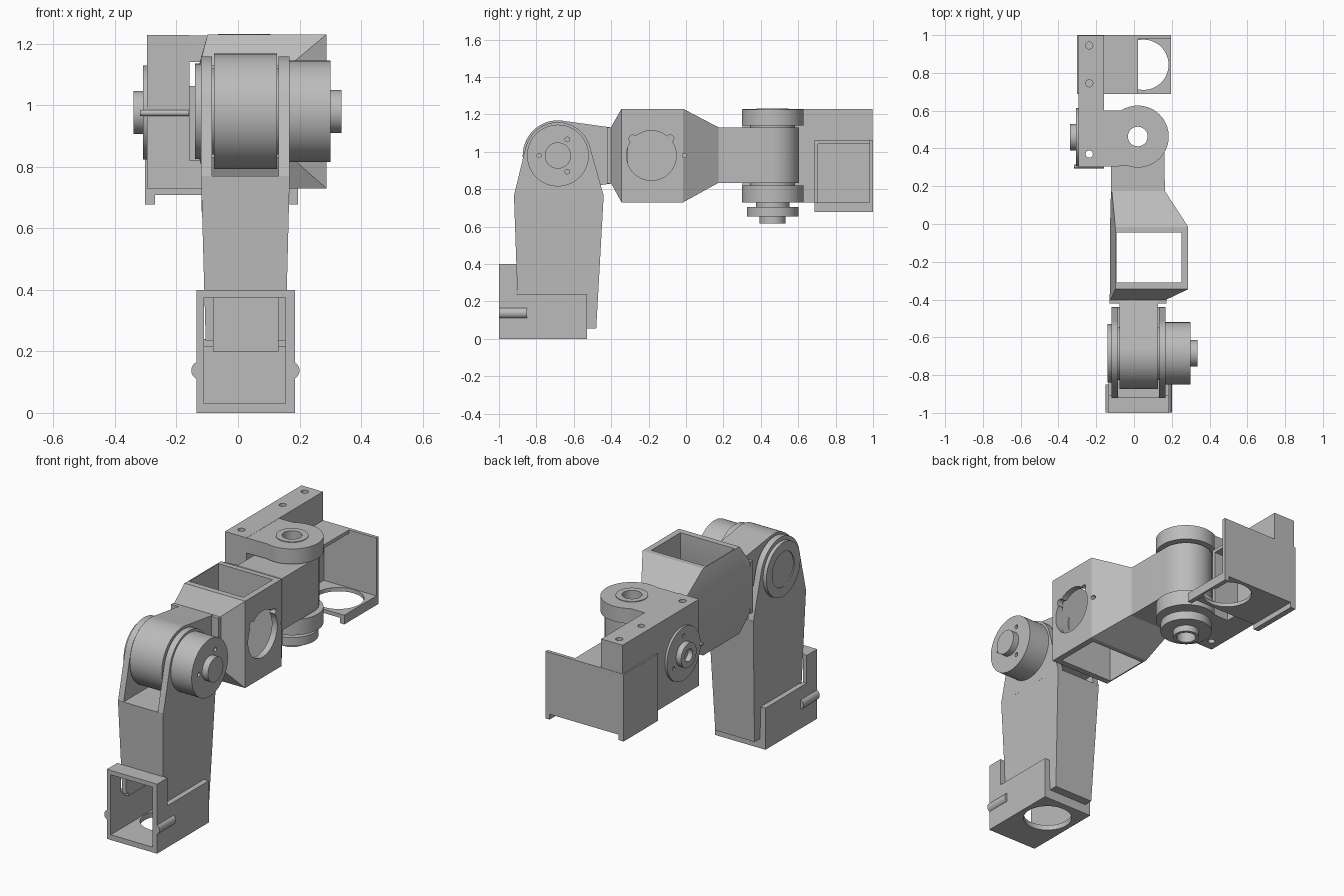
import bpy, bmesh, math
from mathutils import Vector

if "Cube" in bpy.data.objects:
    bpy.data.objects.remove(bpy.data.objects["Cube"])

grey = bpy.data.materials.new("light grey")
grey.use_nodes = True
COLOR = (0.5, 0.5, 0.5, 1)
grey.diffuse_color = COLOR
grey.node_tree.nodes["Principled BSDF"].inputs["Base Color"].default_value = COLOR


def loft(name, rings):
    """Closed solid through matching rings of points."""
    bm = bmesh.new()
    loops = [[bm.verts.new(p) for p in ring] for ring in rings]
    n = len(loops[0])
    for low, high in zip(loops, loops[1:]):
        for i in range(n):
            j = (i + 1) % n
            bm.faces.new((low[i], low[j], high[j], high[i]))
    bm.faces.new(loops[0])
    bm.faces.new(loops[-1])
    bmesh.ops.recalc_face_normals(bm, faces=bm.faces)
    mesh = bpy.data.meshes.new(name)
    bm.to_mesh(mesh)
    bm.free()
    obj = bpy.data.objects.new(name, mesh)
    bpy.context.collection.objects.link(obj)
    mesh.materials.append(grey)
    return obj


def prism(name, axis, pts, a, b):
    """Extrude a 2D profile along an axis from a to b."""
    def place(p, t):
        return {"x": (t, p[0], p[1]), "y": (p[0], t, p[1]), "z": (p[0], p[1], t)}[axis]
    return loft(name, [[place(p, t) for p in pts] for t in (a, b)])


def arc(c, r, start=0, end=360, n=64):
    steps = n if end - start == 360 else n + 1
    angles = [math.radians(start + (end - start) * i / n) for i in range(steps)]
    return [(c[0] + r * math.cos(t), c[1] + r * math.sin(t)) for t in angles]


def cyl(name, axis, c, r, a, b, n=64):
    return prism(name, axis, arc(c, r, n=n), a, b)


def box(name, x, y, z):
    return prism(name, "z", [(x[0], y[0]), (x[1], y[0]), (x[1], y[1]), (x[0], y[1])], *z)


def combine(obj, others, op="DIFFERENCE"):
    """Apply booleans and discard the helper solids."""
    for other in others:
        mod = obj.modifiers.new("bool", "BOOLEAN")
        mod.operation, mod.solver, mod.object = op, "EXACT", other
        bpy.context.view_layer.objects.active = obj
        bpy.ops.object.modifier_apply(modifier=mod.name)
        bpy.data.objects.remove(other)
    return obj


HIP = (-0.685, 0.98)      # y, z of the horizontal joint
ELBOW = (0.02, 0.463)     # x, y of the vertical joint
WRIST = (0.46, 0.977)     # y, z of the side output disc

# Foot: hollow L-shaped box, open at the front, round hole below
foot = prism("foot_box", "x", [(-1, 0), (-0.53, 0), (-0.53, 0.24), (-0.905, 0.24),
                               (-0.905, 0.4), (-1, 0.4)], -0.135, 0.185)
combine(foot, [
    box("cut", (-0.11, 0.155), (-1.1, -0.555), (0.03, 0.215)),
    box("cut", (-0.11, 0.155), (-1.1, -0.88), (0.1, 0.375)),
    box("cut", (-0.08, 0.13), (-0.95, -0.55), (0.2, 0.375)),
    cyl("cut", "z", (0.025, -0.7), 0.13, -0.1, 0.1)])
for side, x in (("right", -0.122), ("left", 0.17)):
    boss = cyl(side + "_foot_boss", "y", (x, 0.138), 0.03, -0.999, -0.85, 24)
    combine(boss, [cyl("cut", "y", (x, 0.138), 0.012, -1.1, -0.93, 16),
                   box("cut", (-0.11, 0.155), (-1.1, -0.8), (0.05, 0.25))])

# Leg: tapered column, hollow where it meets the foot
leg = loft("leg", [[(x0, y0, z), (x1, y0, z), (x1, y1, z), (x0, y1, z)]
                   for x0, x1, y0, y1, z in ((-0.1, 0.15, -0.895, -0.48, 0.055),
                                             (-0.12, 0.168, -0.92, -0.44, 0.77))])
combine(leg, [box("cut", (-0.2, 0.3), (-1, -0.54), (0, 0.235)),
              box("cut", (-0.08, 0.13), (-1, -0.55), (0.2, 0.375))])

# Hip yoke ears
ear_profile = [(-0.44, 0.765)] + arc(HIP, 0.178, 15, 165, 32) + [(-0.92, 0.765)]
for side, a, b in (("right", -0.12, -0.085), ("left", 0.132, 0.168)):
    prism(side + "_hip_ear", "x", ear_profile, a, b)

# Hip drum with its arm into the shoulder block
arm = prism("hip_drum", "x", arc(HIP, 0.188, 80, 280) + [(-0.4, 0.83), (-0.4, 1.13)],
            -0.078, 0.126)
cyl("hip_axle", "x", HIP, 0.14, -0.11, 0.16)
cap = cyl("right_hip_cap", "x", HIP, 0.155, -0.14, -0.118)
combine(cap, [cyl("cut", "x", HIP, 0.1, -0.2, -0.134)])
motor = cyl("hip_motor", "x", HIP, 0.165, 0.165, 0.3)
bolts = arc(HIP, 0.1, 60, 420, 3)
bolts = [(HIP[0] + 0.1 * math.cos(t), HIP[1] + 0.1 * math.sin(t))
         for t in (math.radians(a) for a in (60, 180, 300))]
combine(motor, [cyl("cut", "x", p, 0.012, 0.28, 0.4, 16) for p in bolts])
cyl("hip_motor_shaft", "x", HIP, 0.07, 0.29, 0.337)

# Shoulder block: faceted body narrowing into the elbow link
def ring(y, x0, x1, z0, z1, bevel, drop):
    pts = [(x0 + bevel, z1), (x0, z1 - drop), (x0, z0 + drop),
           (x0 + bevel, z0), (x1, z0), (x1, z1)]
    return [(x, y, z) for x, z in pts]


block = loft("shoulder_block", [
    ring(-0.402, -0.13, 0.168, 0.835, 1.13, 0.005, 0.03),
    ring(-0.345, -0.127, 0.287, 0.73, 1.23, 0.028, 0.1),
    ring(-0.015, -0.127, 0.287, 0.73, 1.23, 0.028, 0.1),
    ring(0.175, -0.122, 0.163, 0.835, 1.13, 0.005, 0.03)])
combine(block, [box("cut", (-0.092, 0.252), (-0.31, -0.045), (0.6, 1.4)),
                cyl("cut", "x", (-0.185, 0.98), 0.133, 0.2, 0.4)]
        + [cyl("cut", "x", p, 0.02, 0.2, 0.4, 16) for p in ((-0.285, 1.07), (-0.085, 1.07))]
        + [cyl("cut", "x", (-0.008, 0.98), 0.012, 0.26, 0.4, 16)])
box("shoulder_flange", (-0.13, 0.172), (-0.422, -0.4), (0.83, 1.13))

# Elbow link with rounded end
bore = lambda: cyl("cut", "z", ELBOW, 0.052, 0.5, 1.4)
link = prism("elbow_link", "z", [(-0.122, 0.17)] + arc(ELBOW, 0.142, 0, 180)[::-1]
             + [(0.163, 0.17)], 0.832, 1.13)
combine(link, [bore()])

# Elbow yoke: upper and lower arms with round ends
for place, a, b in (("upper", 1.14, 1.227), ("lower", 0.73, 0.82)):
    yoke = prism(place + "_elbow_arm", "z", [(-0.17, 0.6), (-0.17, 0.305)]
                 + arc(ELBOW, 0.164, -107, 122, 48), a, b)
    combine(yoke, [bore()])
for name, r, a, b in (("elbow_spacer_top", 0.12, 1.125, 1.145),
                      ("elbow_bearing_top", 0.085, 1.22, 1.231),
                      ("elbow_spacer_low", 0.12, 0.815, 0.837),
                      ("elbow_spacer_bottom", 0.09, 0.7, 0.735),
                      ("elbow_encoder", 0.138, 0.655, 0.705),
                      ("elbow_shaft", 0.07, 0.618, 0.66)):
    combine(cyl(name, "z", ELBOW, r, a, b), [bore()])

# Bracket block with through holes
bracket = box("bracket", (-0.295, -0.158), (0.303, 0.998), (0.73, 1.228))
combine(bracket, [cyl("cut", "z", (-0.237, y), 0.019, 0.6, 1.4, 24)
                  for y in (0.37, 0.745, 0.945)])

# Side output disc, hollow shaft and front cable rod
disc = cyl("wrist_disc", "x", WRIST, 0.153, -0.308, -0.29)
combine(disc, [cyl("cut", "x", p, 0.012, -0.4, -0.3, 16)
               for p in ((0.46, 1.08), (0.37, 0.925), (0.55, 0.925))])
shaft = cyl("wrist_shaft", "x", WRIST, 0.07, -0.34, -0.3)
combine(shaft, [cyl("cut", "x", WRIST, 0.035, -0.4, -0.31)])
cyl("cable_rod", "x", (0.305, 0.975), 0.01, -0.318, -0.16, 16)

# Servo tray: hollow at the bracket, open beyond it, round hole below
tray = box("servo_tray", (-0.303, 0.195), (0.688, 1.0), (0.677, 1.063))
combine(tray, [
    box("cut", (-0.27, 0.168), (0.6, 1.1), (0.6, 0.708)),
    box("cut", (-0.14, 0.3), (0.706, 0.98), (0.73, 1.043)),
    box("cut", (0.02, 0.3), (0.6, 0.98), (0.73, 1.2)),
    cyl("cut", "z", (0.05, 0.843), 0.133, 0.6, 0.8)])

# Smooth shading on round parts, sharp edges kept
for obj in bpy.context.scene.objects:
    obj.select_set(obj.type == "MESH")
    if obj.type == "MESH":
        bpy.context.view_layer.objects.active = obj
bpy.ops.object.shade_smooth_by_angle(angle=math.radians(25))
